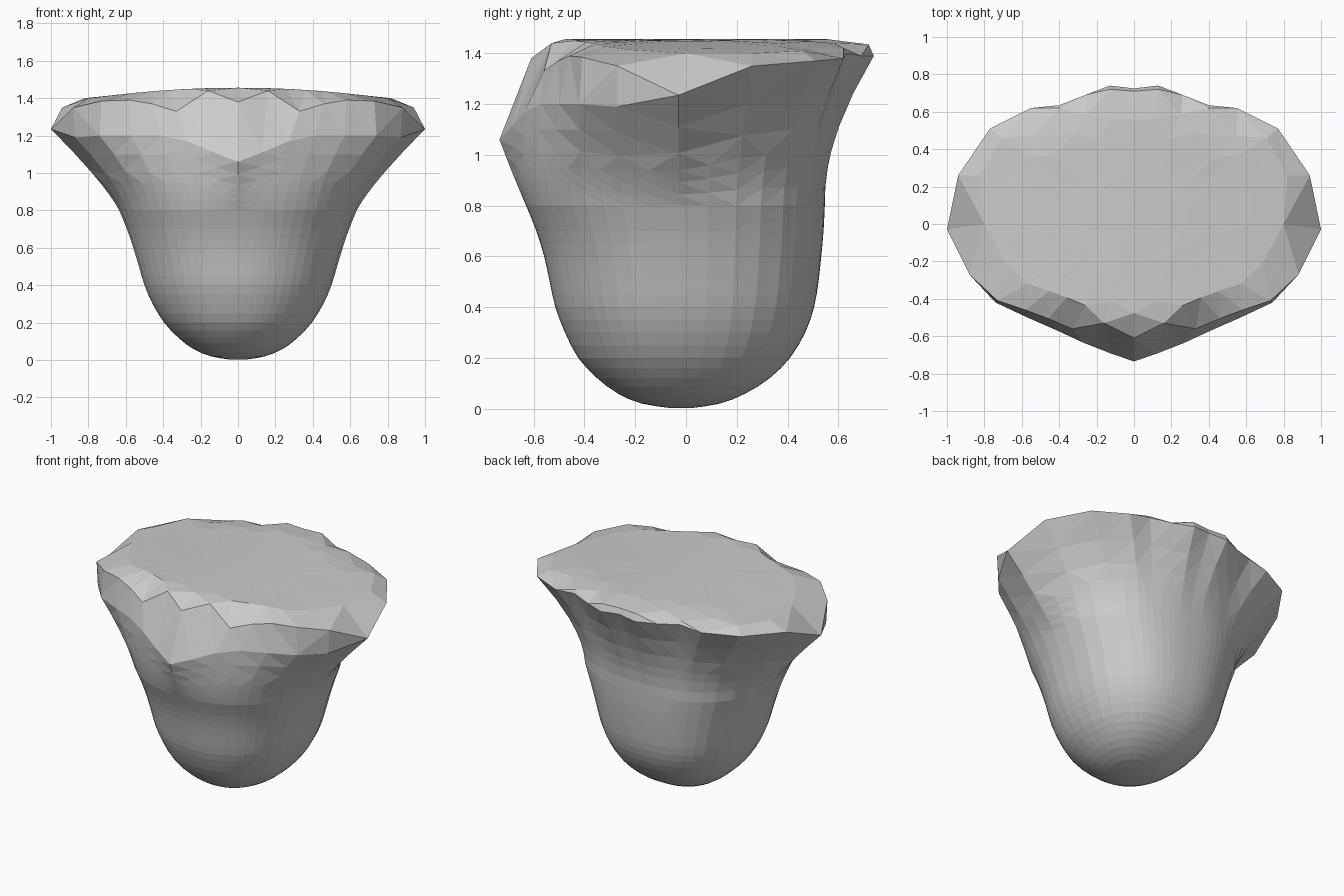
import bpy, bmesh
from math import sin, cos, atan2, pi
from mathutils import Vector as V

if "Cube" in bpy.data.objects:
    bpy.data.objects.remove(bpy.data.objects["Cube"])

# Body profile: z, half width, front depth, back depth
BODY = [(0.002, .04, .06, .02), (.02, .145, .175, .135), (.06, .24, .27, .235),
        (.12, .32, .35, .33), (.20, .395, .425, .41), (.30, .457, .477, .47),
        (.40, .50, .515, .505), (.50, .53, .537, .522), (.60, .56, .559, .533),
        (.70, .594, .59, .542), (.80, .635, .63, .547)]
# Half of the jagged rim, front to back
RIM = [(0, -.735, 1.06), (.13, -.69, 1.11), (.27, -.635, 1.17), (.41, -.57, 1.20),
       (.57, -.50, 1.20), (.74, -.42, 1.20), (.87, -.27, 1.19), (1, -.03, 1.235),
       (.94, .26, 1.35), (.77, .51, 1.37), (.55, .62, 1.38), (.40, .635, 1.40),
       (.26, .69, 1.39), (.13, .74, 1.39), (0, .725, 1.40)]
# Half of the upper edge
TOP = [(0, -.61, 1.38), (.16, -.53, 1.44), (.33, -.56, 1.33), (.46, -.505, 1.37),
       (.58, -.46, 1.39), (.73, -.41, 1.385), (.88, -.27, 1.35), (.80, 0, 1.40),
       (.82, .26, 1.40), (.71, .46, 1.41), (.55, .47, 1.42), (.40, .62, 1.42),
       (.25, .585, 1.44), (.13, .72, 1.435), (0, .71, 1.435)]


def mirrored(half):
    return [V(p) for p in half] + [V((-x, y, z)) for x, y, z in half[-2:0:-1]]


def body_ring(row, angles):
    z, w, f, b = row
    pts = []
    for a in angles:
        s, c = sin(a), cos(a)
        n = 2.3 if c > 0 else 2.12
        k = (abs(s) ** n + abs(c) ** n) ** (-1 / n)
        pts.append(V((w * s * k, c * k * (b if c > 0 else f), z)))
    return pts


def smooth_rows(rows):
    out = []
    for i in range(len(rows) - 1):
        a, b, c, d = rows[max(i - 1, 0)], rows[i], rows[i + 1], rows[min(i + 2, len(rows) - 1)]
        out += [b, tuple((9 * (q + r) - p - s) / 16 for p, q, r, s in zip(a, b, c, d))]
    return out + [rows[-1]]


bm = bmesh.new()


def add(points):
    return [bm.verts.new(p) for p in points]


def bridge(lo, hi):
    n, m, k = len(lo), len(hi), len(lo) // len(hi)
    for i in range(m):
        low = [lo[(i * k + j) % n] for j in range(k + 1)]
        bm.faces.new(low + [hi[(i + 1) % m], hi[i]])


rim, top = mirrored(RIM), mirrored(TOP)
coarse = [atan2(p.x, p.y / .735) for p in rim]
coarse[0] = pi
for i in range(1, len(coarse)):
    while coarse[i] > coarse[i - 1]:
        coarse[i] -= 2 * pi
fine = []
for a, nxt in zip(coarse, coarse[1:] + [coarse[0] - 2 * pi]):
    fine += [a, (a + nxt) / 2]

# Rounded body
rings = [add(body_ring(r, fine)) for r in smooth_rows(BODY)]
bm.faces.new(rings[0][::-1])

# Flaring neck up to the rim
fine_rim = []
for p, q in zip(rim, rim[1:] + rim[:1]):
    fine_rim += [p, (p + q) / 2]
base = body_ring(BODY[-1], fine)


def flare(t, step):
    pts = []
    for p, q in list(zip(base, fine_rim))[::step]:
        side = max(0, 1 - abs(p.y) / .4)
        k = 1.08 + .04 * side - .09 * max(0, p.y / .547)
        c = V((p.x * k, p.y * k, .8 + (.44 - .12 * side) * (q.z - .8)))
        pts.append(p * (1 - t) ** 2 + c * 2 * t * (1 - t) + q * t * t)
    return pts


rings += [add(flare(t, 1)) for t in (.14, .28, .40)]
rings += [add(flare(t, 2)) for t in (.56, .77)]

# Rim, upper edge and nearly flat top
rings += [add(rim), add(top)]
for s in (.78, .35):
    rings.append(add([V((p.x * s, p.y * s, 1.456 - .09 * (p.x * s) ** 2)) for p in top]))
for lo, hi in zip(rings, rings[1:]):
    bridge(lo, hi)
bm.faces.new(rings[-1])

bmesh.ops.triangulate(bm, faces=bm.faces[:])
bmesh.ops.recalc_face_normals(bm, faces=bm.faces[:])
mesh = bpy.data.meshes.new("flared_bell_body")
bm.to_mesh(mesh)
bm.free()
bpy.context.collection.objects.link(bpy.data.objects.new("flared_bell_body", mesh))
